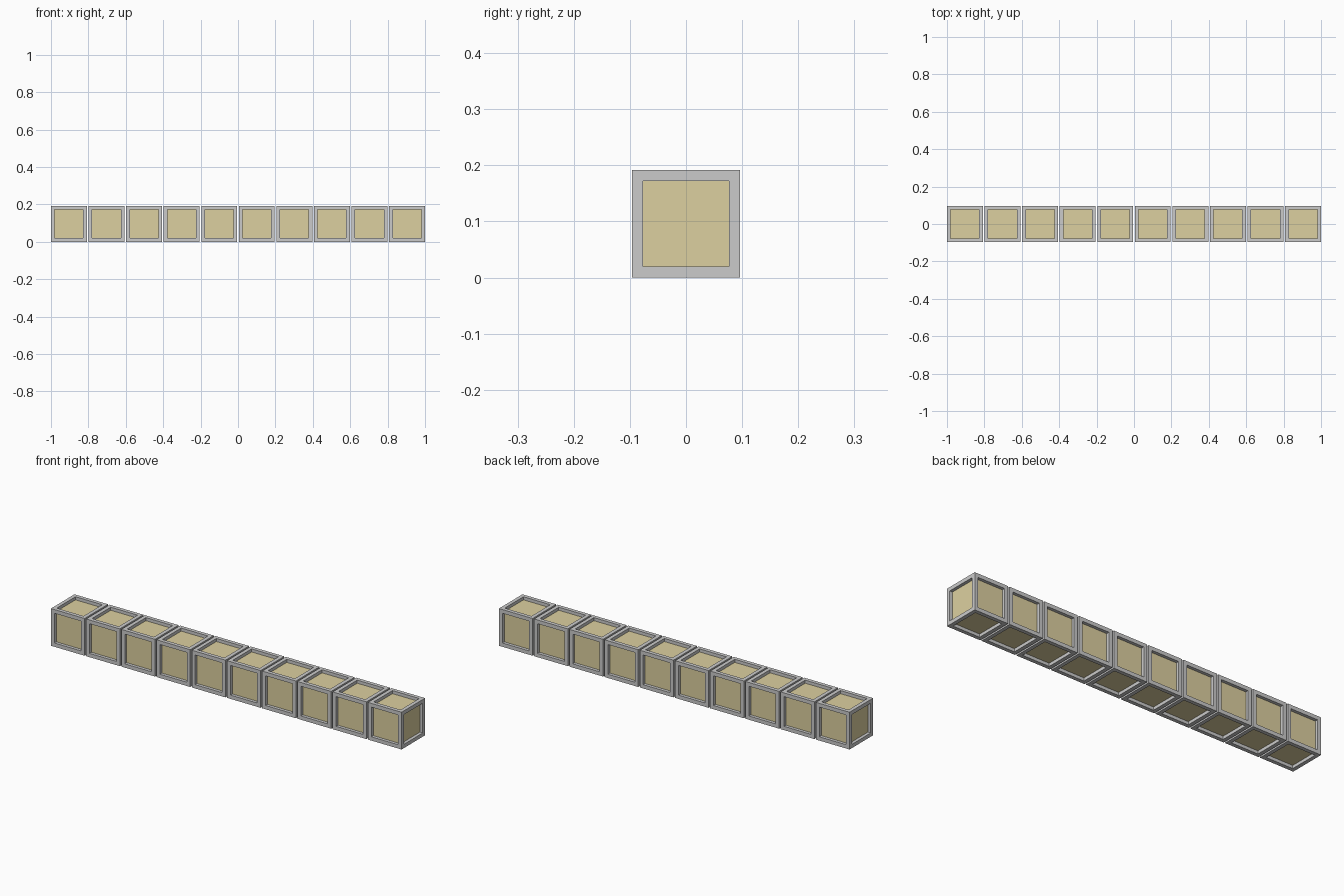
import bpy, bmesh

if "Cube" in bpy.data.objects:
    bpy.data.objects.remove(bpy.data.objects["Cube"])

COUNT = 10
SIZE = 0.192      # outer crate edge
BEAM = 0.0195     # frame beam width
DEPTH = 0.016     # panel recess
PITCH = (2 - SIZE) / (COUNT - 1)

tan = bpy.data.materials.new("tan_panel")
tan.diffuse_color = (0.72, 0.63, 0.35, 1)
tan.use_nodes = True
tan.node_tree.nodes["Principled BSDF"].inputs["Base Color"].default_value = tan.diffuse_color


def frame_mesh():
    # Cube with a square opening recessed into each face
    bm = bmesh.new()
    bmesh.ops.create_cube(bm, size=SIZE)
    panels = list(bm.faces)
    bmesh.ops.inset_individual(bm, faces=panels, thickness=BEAM, use_even_offset=True)
    for f in panels:
        n = f.normal.copy()
        wall = bmesh.ops.extrude_discrete_faces(bm, faces=[f])["faces"]
        bmesh.ops.translate(bm, vec=-n * DEPTH, verts=wall[0].verts)
        bmesh.ops.delete(bm, geom=wall, context='FACES_ONLY')
    me = bpy.data.meshes.new("crate_frame")
    bm.to_mesh(me)
    bm.free()
    return me


def core_mesh():
    # Inner box whose faces show as the panels
    bm = bmesh.new()
    bmesh.ops.create_cube(bm, size=SIZE - 2 * DEPTH)
    me = bpy.data.meshes.new("crate_panels")
    bm.to_mesh(me)
    bm.free()
    me.materials.append(tan)
    return me


# Row of identical crates
parts = [("crate_frame", frame_mesh()), ("crate_panels", core_mesh())]
for i in range(COUNT):
    for name, me in parts:
        ob = bpy.data.objects.new(f"{name}_{i + 1}", me)
        ob.location = (-1 + SIZE / 2 + i * PITCH, 0, SIZE / 2)
        bpy.context.collection.objects.link(ob)
